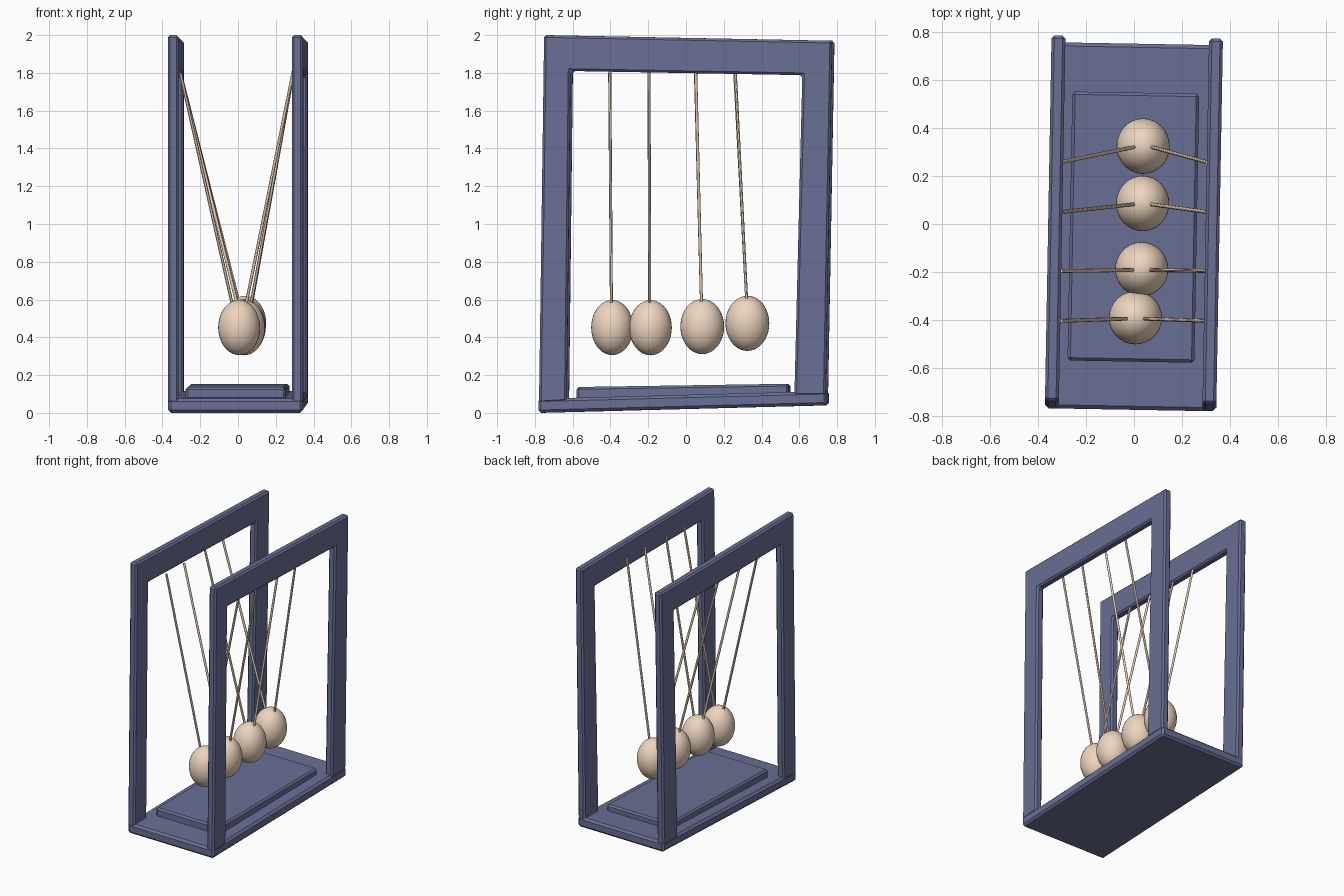
import bpy, bmesh
from mathutils import Vector

if "Cube" in bpy.data.objects:
    bpy.data.objects.remove(bpy.data.objects["Cube"])

SKEW = 0.018  # the whole stand is turned very slightly


def material(name, color):
    m = bpy.data.materials.new(name)
    m.diffuse_color = color
    m.use_nodes = True
    m.node_tree.nodes["Principled BSDF"].inputs["Base Color"].default_value = m.diffuse_color
    return m


BLUE = material("stand_blue", (0.14, 0.16, 0.30, 1))
CREAM = material("ball_cream", (0.86, 0.67, 0.52, 1))


def slab(name, profile, x0, x1, bevel):
    """Side profile (y, z) extruded from x0 to x1, with chamfered edges."""
    bm = bmesh.new()
    place = lambda x, y, z: bm.verts.new((x + SKEW * y, y - SKEW * x, z))
    left = [place(x0, y, z) for y, z in profile]
    right = [place(x1, y, z) for y, z in profile]
    bm.faces.new(left)
    bm.faces.new(right[::-1])
    n = len(profile)
    for i in range(n):
        j = (i + 1) % n
        bm.faces.new((left[i], right[i], right[j], left[j]))
    bmesh.ops.recalc_face_normals(bm, faces=bm.faces)
    mesh = bpy.data.meshes.new(name)
    bm.to_mesh(mesh)
    bm.free()
    ob = bpy.data.objects.new(name, mesh)
    bpy.context.collection.objects.link(ob)
    mesh.materials.append(BLUE)
    mod = ob.modifiers.new("chamfer", 'BEVEL')
    mod.width = bevel
    mod.segments = 1
    return ob


def smooth(ob, name):
    ob.name = name
    ob.data.materials.append(CREAM)
    bpy.ops.object.shade_smooth_by_angle()


def string(name, a, b, radius=0.008):
    a, b = Vector(a), Vector(b)
    d = b - a
    bpy.ops.mesh.primitive_cylinder_add(vertices=12, radius=radius, depth=d.length,
                                        location=(a + b) / 2,
                                        rotation=d.to_track_quat('Z', 'Y').to_euler())
    smooth(bpy.context.object, name)


# Base and raised plate
slab("base", [(-.775, 0), (.752, .04), (.752, .115), (-.775, .075)], -.357, .357, .015)
slab("raised_plate", [(-.574, .06), (.548, .09), (.548, .154), (-.574, .137)], -.267, .262, .012)

# Two side frames standing on the base
frame = [(-.772, .05), (-.745, 2.0), (.78, 1.97), (.746, .09),
         (.58, .09), (.622, 1.788), (-.605, 1.81), (-.625, .06)]
slab("left_frame", frame, -.358, -.300, .012)
slab("right_frame", frame, .299, .357, .012)

# Balls: centre, y radius, y of the string tops
balls = [((.006, -.391, .452), .111, -.404),
         ((.032, -.188, .451), .113, -.196),
         ((.036, .086, .457), .116, .050),
         ((.038, .325, .474), .116, .258)]
for i, (c, ry, top_y) in enumerate(balls, 1):
    bpy.ops.mesh.primitive_uv_sphere_add(segments=32, ring_count=20, radius=1, location=c)
    ob = bpy.context.object
    ob.scale = (.111, ry, .146)
    smooth(ob, f"ball_{i}")
    # Strings lean in from both rails to the top of the ball
    for side, sx, top in (("left", -1, (-.305, 1.80)), ("right", 1, (.305, 1.87))):
        end = (c[0] + sx * .037, c[1] - .004, c[2] + .125)
        string(f"{side}_string_{i}", end, (top[0], top_y, top[1]))
